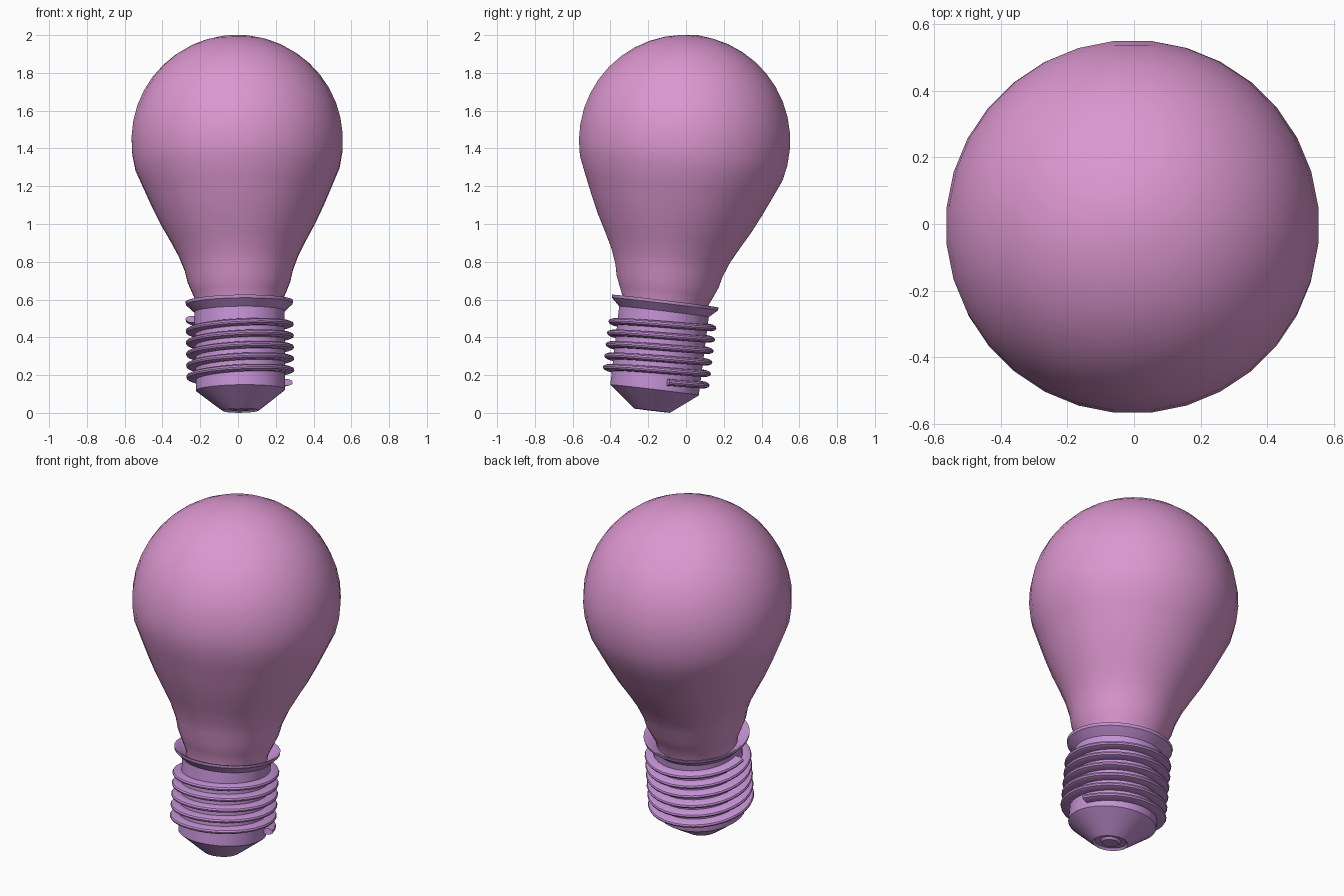
import bpy, bmesh
from math import sin, cos, pi, radians, sqrt
from mathutils import Vector, Matrix

if "Cube" in bpy.data.objects:
    bpy.data.objects.remove(bpy.data.objects["Cube"])

# Tilted axis of the whole bulb, from the contact tip to the crown
BASE = Vector((0.015, -0.18, 0.01))
CROWN = Vector((-0.012, 0.06, 2.0))
axis = (CROWN - BASE).normalized()
TILT = Matrix.Translation(BASE) @ Vector((0, 0, 1)).rotation_difference(axis).to_matrix().to_4x4()


def material(name, rgb):
    m = bpy.data.materials.new(name)
    m.diffuse_color = (*rgb, 1)
    m.use_nodes = True
    m.node_tree.nodes["Principled BSDF"].inputs["Base Color"].default_value = m.diffuse_color
    return m


def finish(name, bm, mat, angle):
    bmesh.ops.recalc_face_normals(bm, faces=bm.faces)
    bm.transform(TILT)
    mesh = bpy.data.meshes.new(name)
    bm.to_mesh(mesh)
    bm.free()
    mesh.materials.append(mat)
    ob = bpy.data.objects.new(name, mesh)
    bpy.context.collection.objects.link(ob)
    bpy.ops.object.select_all(action='DESELECT')
    ob.select_set(True)
    bpy.context.view_layer.objects.active = ob
    bpy.ops.object.shade_smooth_by_angle(angle=radians(angle))
    return ob


def lathe(name, profile, mat, angle, n=32):
    bm = bmesh.new()
    verts = [bm.verts.new((r, 0, s)) for r, s in profile]
    edges = [bm.edges.new(p) for p in zip(verts, verts[1:])]
    bmesh.ops.rotate(bm, verts=verts, cent=(0, 0, 0), matrix=Matrix.Rotation(pi / n, 3, 'Z'))
    bmesh.ops.spin(bm, geom=verts + edges, cent=(0, 0, 0), axis=(0, 0, 1),
                   angle=2 * pi, steps=n, use_duplicate=False)
    bmesh.ops.remove_doubles(bm, verts=bm.verts, dist=1e-5)
    return finish(name, bm, mat, angle)


def helix(name, section, start, turns, s0, pitch, mat, n=32):
    bm = bmesh.new()
    steps = round(turns * n)
    rings = []
    for i in range(steps + 1):
        t = turns * i / steps
        a = start + 2 * pi * t
        rings.append([bm.verts.new((r * cos(a), r * sin(a), s0 + pitch * t + h))
                      for r, h in section])
    k = len(section)
    for a, b in zip(rings, rings[1:]):
        for j in range(k):
            bm.faces.new((a[j], a[(j + 1) % k], b[(j + 1) % k], b[j]))
    bm.faces.new(rings[0])
    bm.faces.new(rings[-1])
    return finish(name, bm, mat, 40)


pink = material("pink_glass", (0.72, 0.31, 0.63))
purple = material("purple_cap", (0.56, 0.29, 0.67))

# Glass envelope: flared neck running into a spherical dome
neck = [(0, 0.5), (0.215, 0.5), (0.222, 0.57), (0.25, 0.635), (0.273, 0.69), (0.287, 0.75),
        (0.318, 0.83), (0.36, 0.91), (0.41, 1.0), (0.458, 1.1), (0.502, 1.2)]
dome = [(0.562 * cos(a), 1.44 + 0.562 * sin(a))
        for a in [radians(-15 + 105 * i / 12) for i in range(12)]] + [(0, 2.005)]
lathe("glass_bulb", neck + dome, pink, 60)

# Metal cap: contact tip, cone, barrel and open flared collar
lathe("screw_cap", [(0, 0.008), (0.045, 0.004), (0.055, 0.016), (0.085, 0.014), (0.095, 0.002),
                    (0.122, 0.022), (0.237, 0.112), (0.24, 0.53), (0.283, 0.57),
                    (0.286, 0.586), (0.274, 0.584), (0.215, 0.54)], purple, 30)

# Screw thread wound around the barrel
helix("screw_thread", [(0.23, -0.018), (0.265, -0.017), (0.283, -0.009), (0.287, 0),
                       (0.283, 0.009), (0.265, 0.017), (0.23, 0.018)],
      radians(15), 5.47, 0.157, 0.061, purple)
